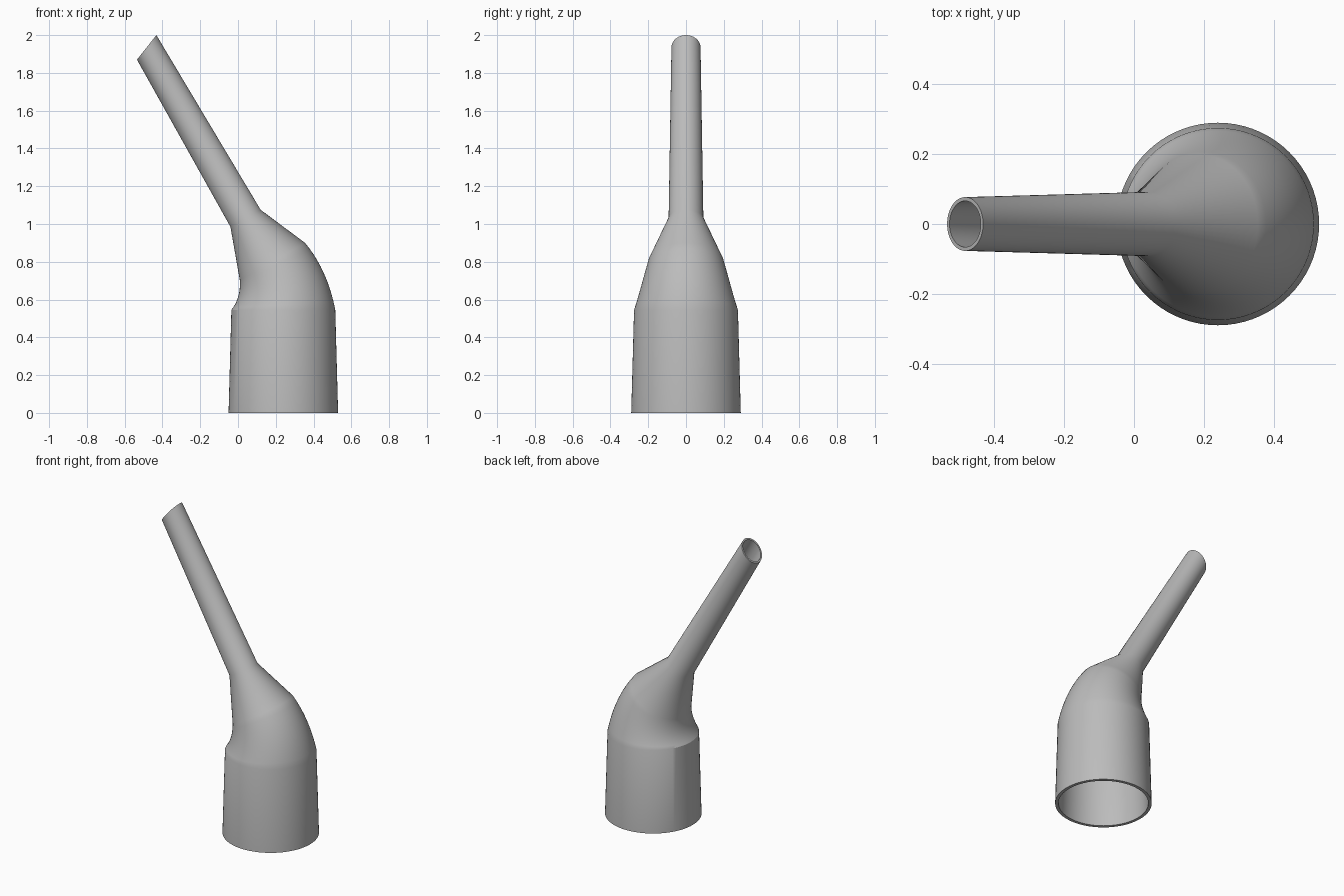
import bpy, bmesh, math
from mathutils import Vector

cube = bpy.data.objects.get("Cube")
if cube:
    bpy.data.objects.remove(cube, do_unlink=True)

SIDES = 72
BEND_STEPS = 10


def bezier(a, b, c, t):
    a, b, c = Vector(a), Vector(b), Vector(c)
    return a * (1 - t) ** 2 + b * 2 * t * (1 - t) + c * t ** 2


# Cross-sections: inner-bend point, outer-bend point (x, z), half depth, wall
sections = [(Vector((-0.05, 0)), Vector((0.53, 0)), 0.29, 0.02)]

# Shrinking elbow that turns from the socket towards the spout
for i in range(BEND_STEPS + 1):
    t = i / BEND_STEPS
    left = bezier((-0.035, 0.545), (0.015, 0.61), (0.01, 0.70), t)
    right = bezier((0.515, 0.545), (0.475, 0.755), (0.355, 0.90), t)
    sections.append((left, right, (right - left).length / 2, 0.02))

# Cone into the spout, then the slanted tip
sections.append((Vector((-0.04, 0.985)), Vector((0.12, 1.075)), 0.092, 0.016))
sections.append((Vector((-0.535, 1.87)), Vector((-0.432, 2.0)), 0.077, 0.011))


def add_ring(bm, section, inner):
    left, right, depth, wall = section
    mid, half = (left + right) / 2, (right - left) / 2
    if inner:
        half = half * (1 - wall / half.length)
        depth -= wall
    ring = []
    for k in range(SIDES):
        a = math.tau * k / SIDES
        p = mid + half * math.cos(a)
        ring.append(bm.verts.new((p.x, depth * math.sin(a), p.y)))
    return ring


# Outer wall upwards, inner wall back down, closed into a hollow shell
bm = bmesh.new()
rings = [add_ring(bm, s, False) for s in sections]
rings += [add_ring(bm, s, True) for s in reversed(sections)]
for n, low in enumerate(rings):
    high = rings[(n + 1) % len(rings)]
    for k in range(SIDES):
        j = (k + 1) % SIDES
        bm.faces.new((low[k], low[j], high[j], high[k]))
bmesh.ops.recalc_face_normals(bm, faces=bm.faces)
mesh = bpy.data.meshes.new("angled_nozzle")
bm.to_mesh(mesh)
bm.free()

nozzle = bpy.data.objects.new("angled_nozzle", mesh)
bpy.context.collection.objects.link(nozzle)

# Grey plastic
grey = bpy.data.materials.new("grey_plastic")
grey.use_nodes = True
color = (0.5, 0.5, 0.5, 1)
grey.diffuse_color = color
grey.node_tree.nodes["Principled BSDF"].inputs["Base Color"].default_value = color
mesh.materials.append(grey)

bpy.ops.object.select_all(action="DESELECT")
nozzle.select_set(True)
bpy.context.view_layer.objects.active = nozzle
bpy.ops.object.shade_smooth_by_angle(angle=math.radians(30))
